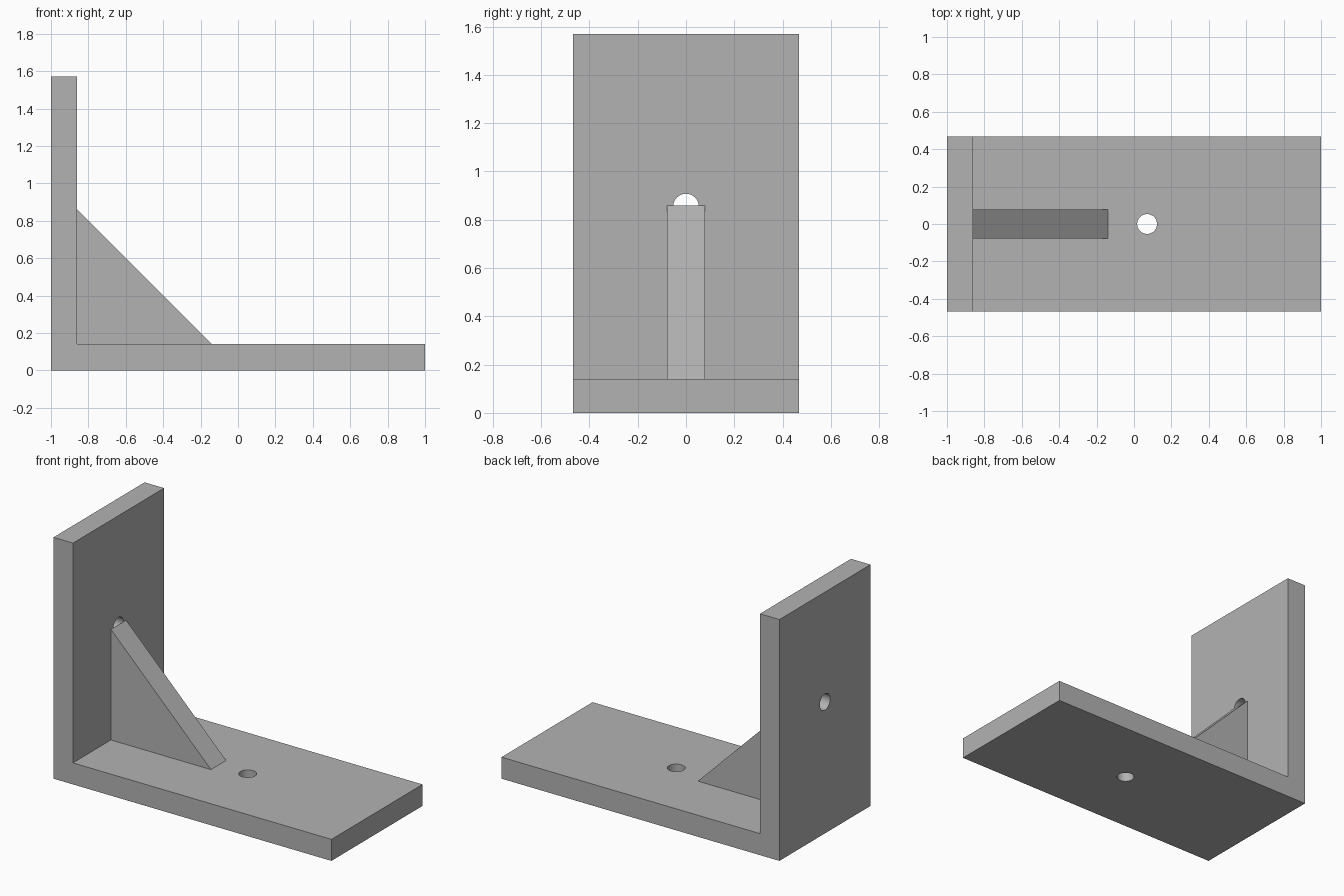
import bpy, bmesh
from mathutils import Matrix

cube = bpy.data.objects.get("Cube")
if cube:
    bpy.data.objects.remove(cube, do_unlink=True)

WIDTH, HEIGHT, THICK = 0.936, 1.57, 0.14
INNER = -1 + THICK          # inner face of the upright
RIB_LEG, RIB_WIDTH = 0.72, 0.156
HOLE_RADIUS = 0.053

gray = bpy.data.materials.new("plain gray")
gray.use_nodes = True
color = (0.45, 0.45, 0.45, 1)
gray.diffuse_color = color
gray.node_tree.nodes["Principled BSDF"].inputs["Base Color"].default_value = color


def make_object(name, bm):
    bmesh.ops.recalc_face_normals(bm, faces=bm.faces)
    mesh = bpy.data.meshes.new(name)
    bm.to_mesh(mesh)
    bm.free()
    mesh.materials.append(gray)
    obj = bpy.data.objects.new(name, mesh)
    bpy.context.collection.objects.link(obj)
    return obj


def extruded_profile(name, points, width):
    """Extrude an x-z outline symmetrically along y."""
    bm = bmesh.new()
    face = bm.faces.new([bm.verts.new((x, -width / 2, z)) for x, z in points])
    result = bmesh.ops.extrude_face_region(bm, geom=[face])
    moved = [v for v in result["geom"] if isinstance(v, bmesh.types.BMVert)]
    bmesh.ops.translate(bm, verts=moved, vec=(0, width, 0))
    return make_object(name, bm)


def drill(target, name, location, axis=None):
    """Cut a round hole through the target with a hidden cylinder."""
    bm = bmesh.new()
    turn = Matrix.Rotation(1.5707963, 4, axis) if axis else Matrix()
    bmesh.ops.create_cone(bm, cap_ends=True, segments=48, radius1=HOLE_RADIUS,
                          radius2=HOLE_RADIUS, depth=THICK * 2,
                          matrix=Matrix.Translation(location) @ turn)
    cutter = make_object(name, bm)
    cutter.hide_render = True
    cutter.hide_set(True)
    cutter.display_type = "WIRE"
    mod = target.modifiers.new(name, "BOOLEAN")
    mod.operation = "DIFFERENCE"
    mod.solver = "EXACT"
    mod.object = cutter


# L-shaped body: base plate and upright in one piece
bracket = extruded_profile("angle_bracket", [
    (-1, 0), (1, 0), (1, THICK), (INNER, THICK), (INNER, HEIGHT), (-1, HEIGHT)], WIDTH)

# Screw holes through the base plate and the upright
drill(bracket, "base_hole_cutter", (0.07, 0, THICK / 2))
drill(bracket, "upright_hole_cutter", (-1 + THICK / 2, 0, 0.855), "Y")

# Triangular stiffening rib in the corner
rib = extruded_profile("corner_rib", [
    (INNER, THICK), (INNER + RIB_LEG, THICK), (INNER, THICK + RIB_LEG)], RIB_WIDTH)

# Bake the cuts, then smooth only the hole walls
bpy.ops.object.select_all(action="DESELECT")
bracket.select_set(True)
bpy.context.view_layer.objects.active = bracket
for name in [m.name for m in bracket.modifiers]:
    cutter = bracket.modifiers[name].object
    bpy.ops.object.modifier_apply(modifier=name)
    bpy.data.objects.remove(cutter, do_unlink=True)
bpy.ops.object.shade_smooth_by_angle(angle=0.5)
